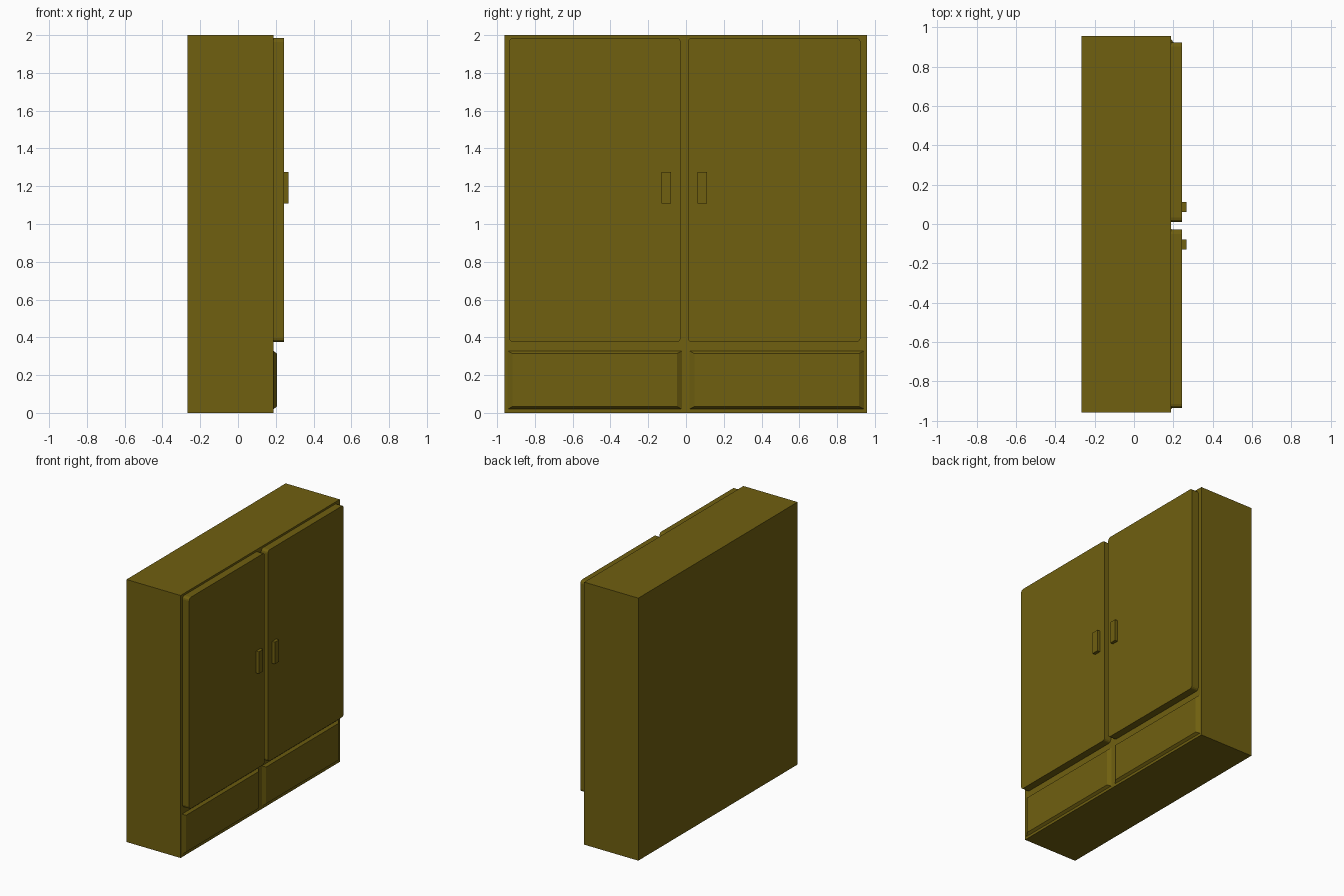
import bpy, bmesh, math

if "Cube" in bpy.data.objects:
    bpy.data.objects.remove(bpy.data.objects["Cube"])

olive = bpy.data.materials.new("olive_paint")
olive.diffuse_color = (0.16, 0.115, 0.005, 1)
olive.use_nodes = True
olive.node_tree.nodes["Principled BSDF"].inputs["Base Color"].default_value = olive.diffuse_color


def panel(name, x0, x1, y0, y1, z0, z1, radius=0.0, taper_y=0.0, taper_z=0.0):
    """Box along x, with optional rounded corners or a tapered +x face."""
    bm = bmesh.new()
    bmesh.ops.create_cube(bm, size=1)
    for v in bm.verts:
        front = v.co.x > 0
        iy, iz = (taper_y, taper_z) if front else (0, 0)
        v.co = (x1 if front else x0,
                y1 - iy if v.co.y > 0 else y0 + iy,
                z1 - iz if v.co.z > 0 else z0 + iz)
    if radius:
        edges = [e for e in bm.edges
                 if abs(e.verts[0].co.x - e.verts[1].co.x) > 1e-5]
        bmesh.ops.bevel(bm, geom=edges, offset=radius, segments=3,
                        profile=0.5, affect='EDGES')
    bmesh.ops.recalc_face_normals(bm, faces=bm.faces)
    mesh = bpy.data.meshes.new(name)
    bm.to_mesh(mesh)
    bm.free()
    mesh.materials.append(olive)
    obj = bpy.data.objects.new(name, mesh)
    bpy.context.collection.objects.link(obj)
    return obj


# Cabinet carcass
FRONT, DOOR = 0.188, 0.244
panel("cabinet_body", -0.268, FRONT, -0.96, 0.957, 0, 2)

# Each side: door, handle near the middle, tapered drawer front
sides = {
    "left": ((-0.937, -0.028), (-0.131, -0.079), (-0.944, -0.022)),
    "right": ((0.01, 0.924), (0.062, 0.112), (0.018, 0.942)),
}
for side, (door, handle, drawer) in sides.items():
    panel(side + "_door", FRONT, DOOR, *door, 0.375, 1.985, radius=0.022)
    panel(side + "_handle", DOOR, 0.268, *handle, 1.108, 1.275)
    panel(side + "_drawer_front", FRONT, 0.206, *drawer, 0.02, 0.328,
          taper_y=0.026, taper_z=0.014)
